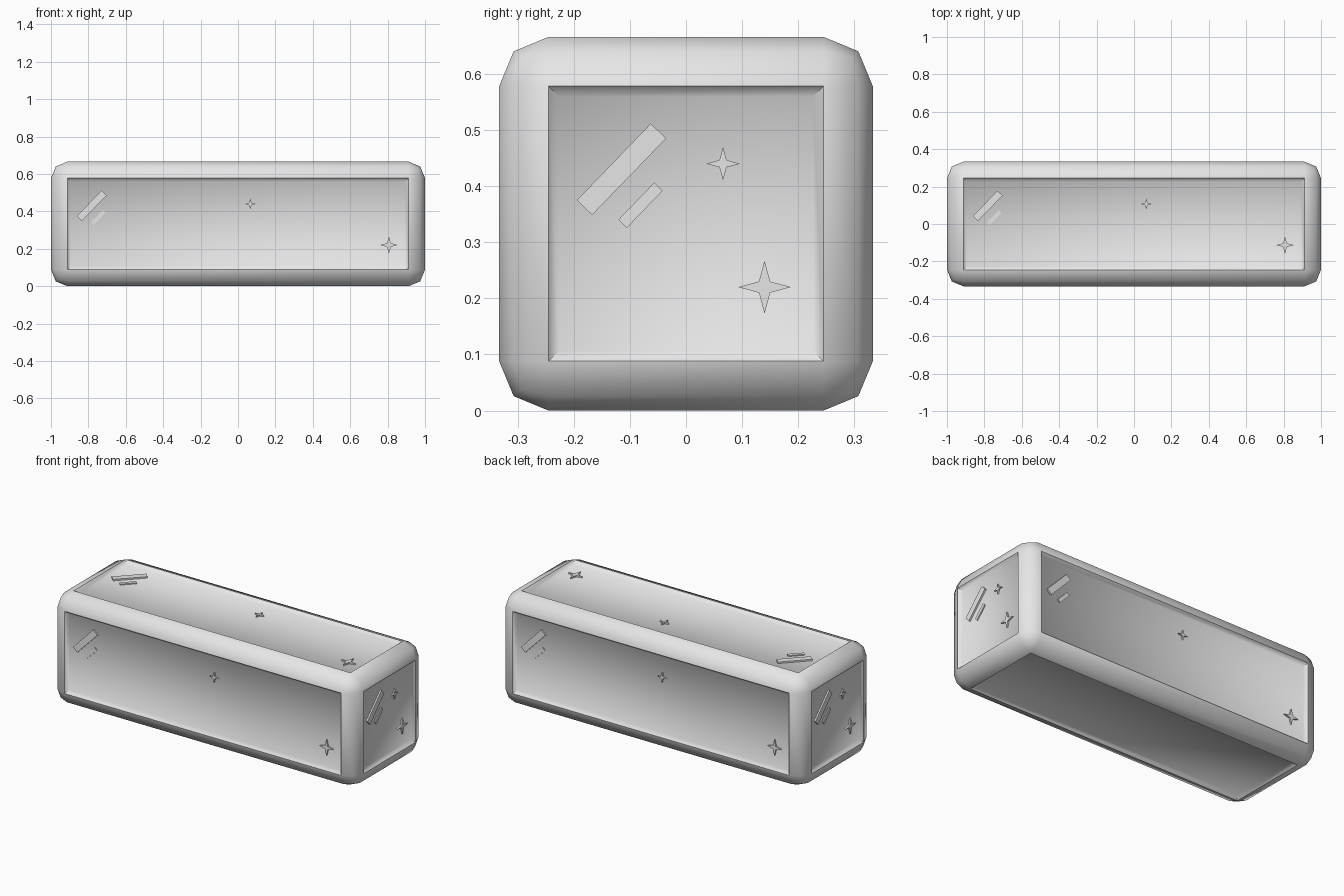
import bpy, bmesh, math
from mathutils import Matrix, Vector

if "Cube" in bpy.data.objects:
    bpy.data.objects.remove(bpy.data.objects["Cube"])

mat = bpy.data.materials.new("pale_grey")
mat.use_nodes = True
GREY = (0.8, 0.8, 0.81, 1)
mat.diffuse_color = GREY
mat.node_tree.nodes["Principled BSDF"].inputs["Base Color"].default_value = GREY

HALF, END = 0.333, 1.0     # half thickness and half length
RECESS = 0.02              # depth of the sunken panels
MID = Vector((0, 0, HALF))


def add_object(name, bm):
    mesh = bpy.data.meshes.new(name)
    bmesh.ops.recalc_face_normals(bm, faces=bm.faces)
    bm.to_mesh(mesh)
    bm.free()
    mesh.materials.append(mat)
    obj = bpy.data.objects.new(name, mesh)
    bpy.context.collection.objects.link(obj)
    return obj


# Rounded block with a shallow sunken panel on all six sides
bm = bmesh.new()
bmesh.ops.create_cube(bm, size=2, matrix=Matrix.Translation(MID) @ Matrix.Diagonal((END, HALF, HALF, 1)))
bmesh.ops.bevel(bm, geom=bm.edges[:], offset=0.088, segments=2, profile=0.5, affect='EDGES')
bm.normal_update()
panels = [f for f in bm.faces if max(abs(c) for c in f.normal) > 0.999]
bmesh.ops.inset_individual(bm, faces=panels, thickness=0.026, depth=-RECESS)
block = add_object("block", bm)
bpy.context.view_layer.objects.active = block
block.select_set(True)
bpy.ops.object.shade_smooth_by_angle(angle=math.radians(50))
block.select_set(False)


# Outlines of the marks, in the plane of a face
def bar(cx, cy, length, width):
    turn = Matrix.Rotation(math.radians(46), 2)
    return [Vector((cx, cy)) + turn @ Vector((sx * length / 2, sy * width / 2))
            for sx, sy in ((-1, -1), (1, -1), (1, 1), (-1, 1))]


def star(cx, cy, radius):
    points = []
    for i in range(8):
        r = radius if i % 2 == 0 else radius * 0.3
        a = i * math.pi / 4
        points.append(Vector((cx + r * math.cos(a), cy + r * math.sin(a))))
    return points


def add_mark(name, outline, height, u, v, n, distance):
    # Thin raised plate resting on the sunken panel
    bm = bmesh.new()
    base = MID + n * (distance - RECESS)
    face = bm.faces.new([bm.verts.new(base + u * p.x + v * p.y) for p in outline])
    top = bmesh.ops.extrude_face_region(bm, geom=[face])["geom"]
    bmesh.ops.translate(bm, vec=n * height,
                        verts=[g for g in top if isinstance(g, bmesh.types.BMVert)])
    add_object(name, bm)


X, Y, Z = Vector((1, 0, 0)), Vector((0, 1, 0)), Vector((0, 0, 1))
sides = {
    "front": (X, Z, -Y, HALF),
    "back": (-X, Z, Y, HALF),
    "right_end": (Y, Z, X, END),
    "left_end": (-Y, Z, -X, END),
    "top": (X, Y, Z, HALF),
}

# Two glint bars and two sparkles on each side; long faces spread them apart
for side, (u, v, n, distance) in sides.items():
    shift = END - distance
    marks = {
        "large_bar": (bar(-0.115 - shift, 0.097, 0.19, 0.038), 0.009),
        "small_bar": (bar(-0.081 - shift, 0.033, 0.092, 0.021), 0.006),
        "small_sparkle": (star(0.066, 0.107, 0.03), 0.009),
        "large_sparkle": (star(0.14 + shift, -0.113, 0.047), 0.009),
    }
    for name, (outline, height) in marks.items():
        add_mark(side + "_" + name, outline, height, u, v, n, distance)
